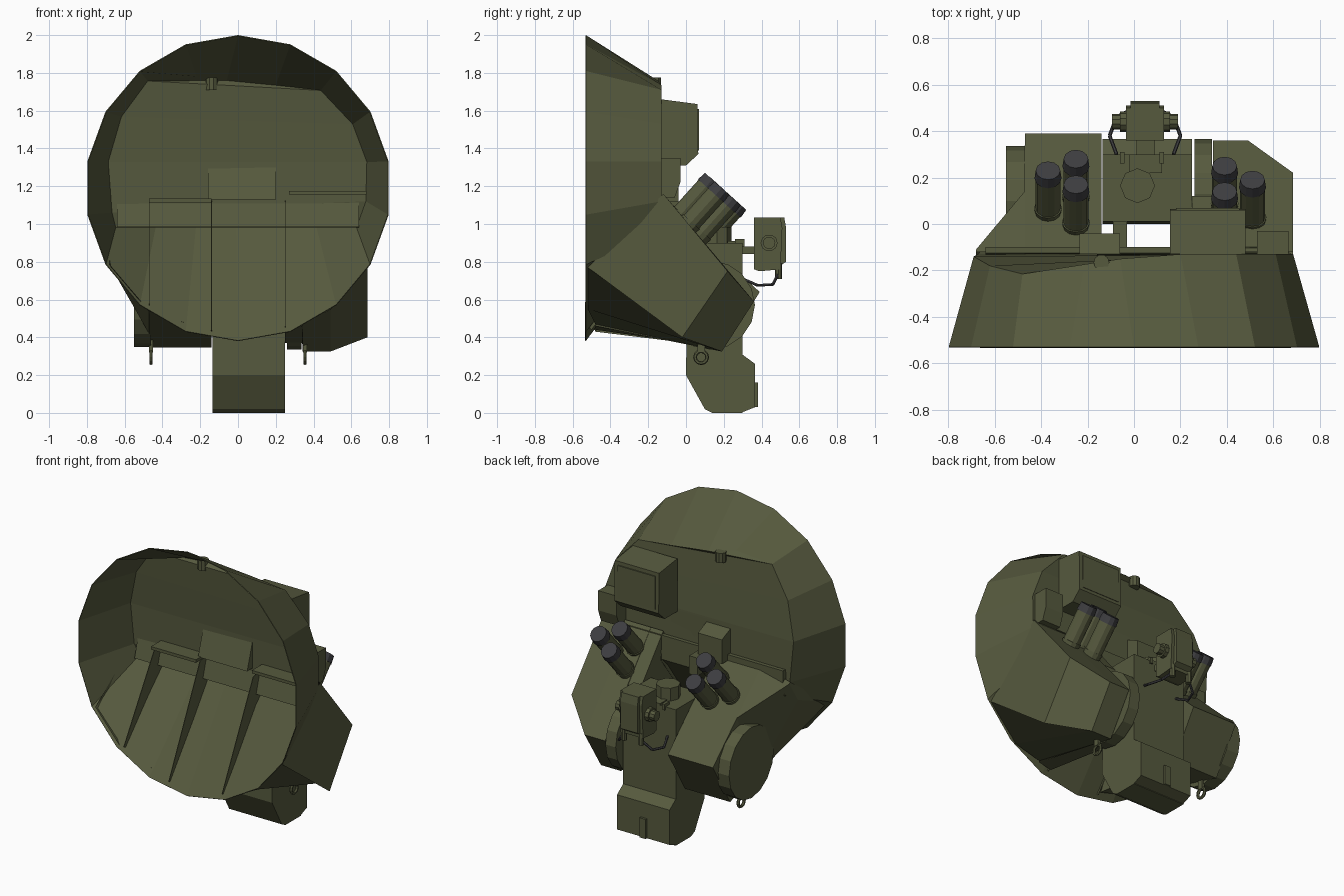
import bpy, bmesh, math
from mathutils import Vector

cube = bpy.data.objects.get("Cube")
if cube:
    bpy.data.objects.remove(cube, do_unlink=True)


def material(name, color):
    m = bpy.data.materials.new(name)
    m.use_nodes = True
    m.diffuse_color = (*color, 1)
    bsdf = next(n for n in m.node_tree.nodes if n.type == 'BSDF_PRINCIPLED')
    bsdf.inputs["Base Color"].default_value = (*color, 1)
    bsdf.inputs["Roughness"].default_value = 0.9
    return m


OLIVE = material("olive green", (0.093, 0.101, 0.048))
CAP = material("dark grey", (0.047, 0.047, 0.051))


def build(name, verts, faces, mat=OLIVE):
    bm = bmesh.new()
    vs = [bm.verts.new(v) for v in verts]
    for f in faces:
        bm.faces.new([vs[i] for i in f])
    bmesh.ops.recalc_face_normals(bm, faces=bm.faces)
    me = bpy.data.meshes.new(name)
    bm.to_mesh(me)
    bm.free()
    me.materials.append(mat)
    ob = bpy.data.objects.new(name, me)
    bpy.context.collection.objects.link(ob)
    return ob


def prism(name, profile, x0, x1):
    """Extrude a side profile of (y, z) points across x."""
    n = len(profile)
    verts = [(x, y, z) for x in (x0, x1) for y, z in profile]
    faces = [(i, (i + 1) % n, (i + 1) % n + n, i + n) for i in range(n)]
    return build(name, verts, faces + [range(n), range(n, 2 * n)])


def box(name, x, y, z):
    return prism(name, [(y[0], z[0]), (y[1], z[0]), (y[1], z[1]), (y[0], z[1])], *x)


def rod(name, p0, p1, r0, r1=None, sides=12, mat=OLIVE):
    p0, p1 = Vector(p0), Vector(p1)
    q = (p1 - p0).to_track_quat('Z', 'Y')
    ring = [(math.cos(math.tau * i / sides), math.sin(math.tau * i / sides)) for i in range(sides)]
    verts = [p + q @ Vector((c * r, s * r, 0))
             for p, r in ((p0, r0), (p1, r1 or r0)) for c, s in ring]
    n = sides
    faces = [(i, (i + 1) % n, (i + 1) % n + n, i + n) for i in range(n)]
    return build(name, verts, faces + [range(n), range(n, 2 * n)], mat)


def cheek(name, sections):
    """Armour box lofted over x, open towards the turret shell."""
    verts = [(x, y, z) for x, pts in sections for y, z in pts]
    faces = [(4 * s + i, 4 * s + i + 1, 4 * s + i + 5, 4 * s + i + 4)
             for s in range(len(sections) - 1) for i in range(3)]
    last = 4 * len(sections) - 4
    return build(name, verts, faces + [range(4), range(last, last + 4)])


# Turret shell: eighteen-sided open rim lofted to a smaller rear wall
rim = [(0.81 * math.cos(math.radians(90 - 20 * k)), -0.53,
        1.19 + 0.81 * math.sin(math.radians(90 - 20 * k))) for k in range(18)]
right = [(-0.06, -0.15, 1.76), (0.2, -0.13, 1.735), (0.44, -0.13, 1.71),
         (0.61, -0.13, 1.53), (0.685, -0.13, 1.33), (0.68, -0.13, 1.12)]
sill = [(0.63 - 1.28 * i / 6, -0.1, 0.98) for i in range(7)]
left = [(-0.67, -0.13, 1.06), (-0.69, -0.14, 1.33), (-0.62, -0.18, 1.57),
        (-0.48, -0.215, 1.76), (-0.22, -0.21, 1.785)]
rear = right + sill + left
walls = [(k, (k + 1) % 18, (k + 1) % 18 + 18, k + 18) for k in range(18)]
# rear wall in horizontal strips, plus the crown
strips = [(18 + 4, 18 + 5, 18 + 13, 18 + 14), (18 + 3, 18 + 4, 18 + 14, 18 + 15),
          (18 + 2, 18 + 3, 18 + 15, 18 + 16), (18, 19, 20, 34), (18, 34, 35),
          (18 + 5, *range(24, 31), 18 + 13)]
shell = build("turret_shell", rim + rear, walls + strips)
thick = shell.modifiers.new("plate", 'SOLIDIFY')
thick.thickness = 0.005
thick.offset = -1

# Armoured cheeks either side of the gun mount; their end walls form inner ribs
R_FULL = [(-0.12, 1.16), (0.36, 0.59), (0.19, 0.325)]
cheek("right_side_cheek", [
    (0.25, [(-0.12, 1.16), (0.12, 0.87), (0.02, 0.37), (-0.48, 0.44)]),
    (0.34, [(-0.12, 1.16), (0.12, 0.87), (0.02, 0.37), (-0.48, 0.46)]),
    (0.341, R_FULL + [(-0.48, 0.47)]),
    (0.49, R_FULL + [(-0.52, 0.55)]),
    (0.685, [(-0.12, 1.16), (0.22, 0.75), (-0.02, 0.4), (-0.52, 0.77)])])
L_FULL = [(-0.12, 1.12), (0.39, 0.64), (0.21, 0.345)]
cheek("left_side_cheek", [
    (-0.14, L_FULL + [(-0.48, 0.43)]),
    (-0.47, L_FULL + [(-0.52, 0.54)]),
    (-0.471, [(-0.12, 1.12), (0.14, 0.875), (-0.06, 0.42), (-0.52, 0.54)]),
    (-0.68, [(-0.12, 1.07), (-0.11, 1.06), (-0.2, 0.92), (-0.52, 0.785)])])

# Trunnion discs
rod("outer_trunnion_disc", (-0.46, 0.1, 0.585), (-0.55, 0.1, 0.585), 0.235, sides=16)
rod("inner_trunnion_disc", (0.26, 0.13, 0.57), (0.335, 0.13, 0.57), 0.235, sides=16)

# Interior ribs, sill, shelves and the sloping hood over the gun opening
for i, (x, low) in enumerate([(-0.47, 0.56), (-0.14, 0.42), (0.25, 0.44)]):
    prism(f"inner_rib_{i}", [(-0.11, 1.13), (-0.2, 1.11), (-0.525, low + 0.02),
                             (-0.5, low), (-0.09, 0.98)], x - 0.002, x + 0.002)
box("left_shelf", (-0.47, -0.14), (-0.24, -0.13), (1.115, 1.135))
box("right_shelf", (0.27, 0.68), (-0.24, -0.13), (1.155, 1.175))
prism("inner_sill", [(-0.17, 0.985), (-0.1, 0.98), (-0.1, 1.14), (-0.125, 1.14)], -0.64, 0.64)
prism("inner_hood", [(-0.13, 1.32), (-0.13, 1.13), (-0.19, 1.13)], -0.16, 0.2)

# Gun mount column with its rear housing
prism("gun_mount", [(0.1, 0.02), (0.14, 0), (0.3, 0), (0.3, 0.9), (0.01, 0.9), (0, 0.2)],
      -0.135, 0.25)
prism("mount_rear_box", [(0.29, 0.0), (0.365, 0.03), (0.365, 0.26), (0.29, 0.315)], -0.135, 0.25)
box("rear_tab", (0.03, 0.075), (0.36, 0.38), (0.03, 0.16))
rod("mount_hatch", (0.015, 0.165, 0.89), (0.015, 0.165, 0.985), 0.075, sides=8)
for i, x in enumerate((-0.05, 0.12)):
    box(f"mount_hinge_{i}", (x - 0.01, x + 0.01), (0.26, 0.31), (0.88, 0.92))

# Sight head with chamfered sides, on its arm, with pivots and cables
prism("sight_head", [(0.36, 0.76), (0.39, 0.75), (0.5, 0.76), (0.51, 0.98),
                     (0.5, 1.035), (0.36, 1.035)], -0.035, 0.13)
prism("sight_hood", [(0.5, 0.78), (0.53, 0.8), (0.53, 0.98), (0.52, 1.035), (0.5, 1.035)],
      -0.015, 0.11)
box("sight_arm", (0.01, 0.09), (0.24, 0.4), (0.84, 0.88))
box("sight_foot", (-0.02, 0.12), (0.22, 0.3), (0.78, 0.91))
rod("sight_axle", (-0.06, 0.44, 0.9), (0.155, 0.44, 0.9), 0.045, sides=10)
for side, x in (("left", 0.17), ("right", -0.075)):
    rod(f"{side}_sight_pivot", (x - 0.02, 0.44, 0.9), (x + 0.02, 0.44, 0.9), 0.033, sides=10)
    out = 0.03 if x > 0 else -0.03
    path = [(x, 0.3, 0.71), (x + out, 0.38, 0.675), (x, 0.46, 0.68), (x - 2 * out, 0.49, 0.74)]
    for a, b in zip(path, path[1:]):
        rod(f"{side}_cable", a, b, 0.008, sides=6, mat=CAP)
    rod(f"{side}_plug", (x - 2 * out, 0.49, 0.71), (x - 2 * out, 0.49, 0.79), 0.018, sides=8)

# Smoke launcher tubes, tilted up and back
AXIS = Vector((0, 0.67, 0.742))
for i, end in enumerate([(0.39, 0.25, 1.135), (0.39, 0.14, 1.235), (0.51, 0.19, 1.19),
                         (-0.37, 0.23, 1.155), (-0.25, 0.28, 1.11), (-0.25, 0.17, 1.21)]):
    end = Vector(end)
    rod(f"smoke_tube_{i}", end - AXIS * 0.26, end - AXIS * 0.045, 0.054)
    rod(f"smoke_tube_base_{i}", end - AXIS * 0.34, end - AXIS * 0.24, 0.045, 0.06)
    rod(f"smoke_tube_cap_{i}", end - AXIS * 0.05, end, 0.058, 0.053, mat=CAP)

# Equipment on the rear wall
prism("stowage_box", [(-0.13, 1.66), (0.06, 1.635), (0.065, 1.37), (0, 1.31), (-0.13, 1.31)],
      0.155, 0.48)
box("stowage_lid", (0.18, 0.455), (0.055, 0.068), (1.39, 1.61))
prism("side_bracket", [(-0.13, 1.35), (-0.03, 1.35), (-0.03, 1.22), (-0.06, 1.14),
                       (-0.13, 1.14)], 0.53, 0.665)
prism("periscope_housing", [(-0.13, 1.3), (-0.04, 1.26), (-0.04, 1.1), (-0.13, 1.1)],
      -0.235, -0.06)
box("periscope_block", (-0.09, -0.03), (-0.1, 0.01), (1.0, 1.12))
rod("lifting_stud", (-0.14, -0.165, 1.71), (-0.14, -0.165, 1.775), 0.034, sides=10)

# Lifting rings under the cheeks
for x in (-0.46, 0.355):
    bpy.ops.mesh.primitive_torus_add(location=(x, 0.08, 0.295), rotation=(0, math.pi / 2, 0),
                                     major_radius=0.032, minor_radius=0.01,
                                     major_segments=12, minor_segments=6)
    ob = bpy.context.object
    ob.name = "lifting_ring"
    ob.data.materials.append(OLIVE)
    box("lifting_ring_stem", (x - 0.01, x + 0.01), (0.06, 0.1), (0.32, 0.4))
